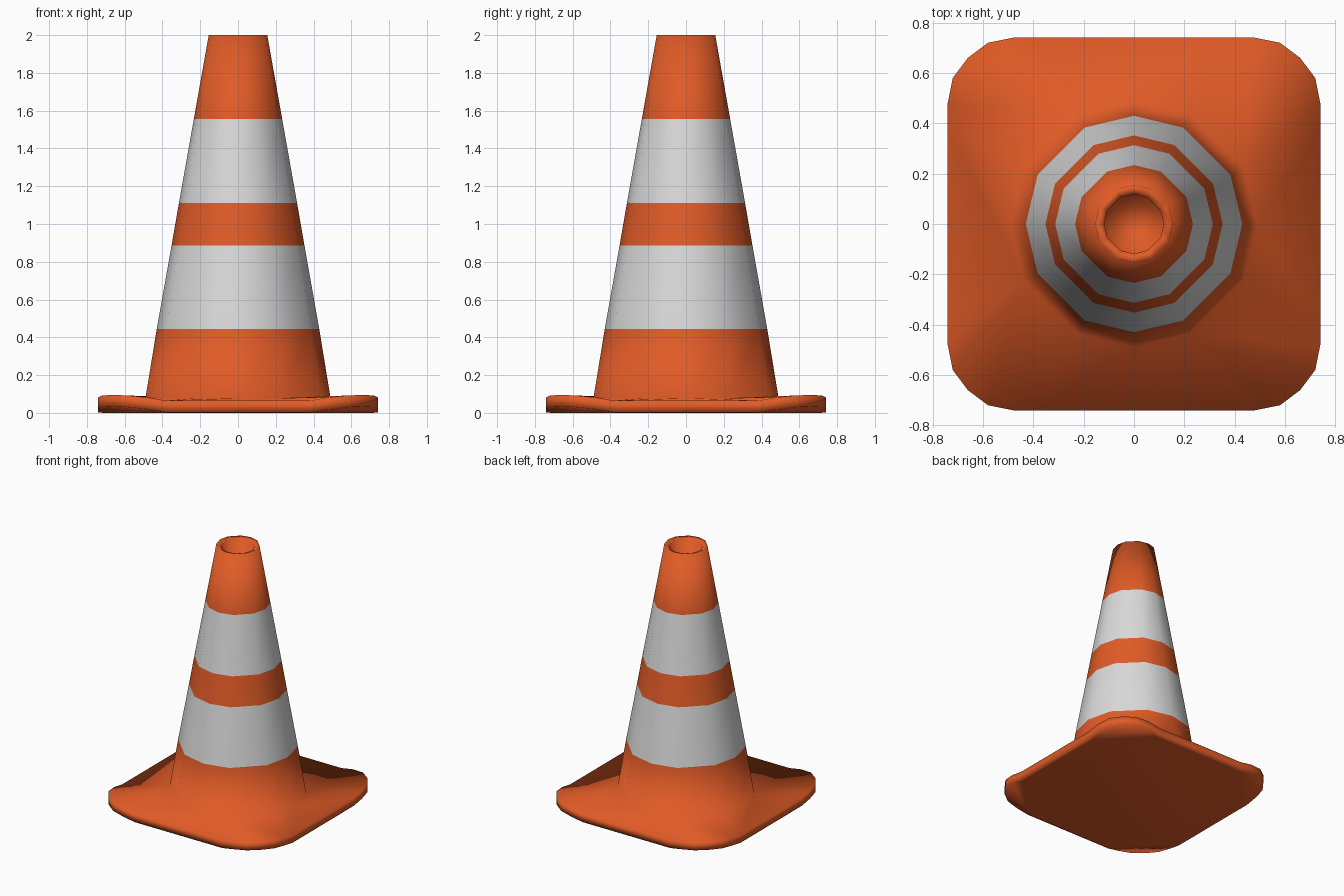
import bpy
import bmesh
import math

cube = bpy.data.objects.get("Cube")
if cube:
    bpy.data.objects.remove(cube, do_unlink=True)


def make_material(name, rgb):
    mat = bpy.data.materials.new(name)
    mat.use_nodes = True
    color = (*rgb, 1.0)
    mat.diffuse_color = color
    mat.node_tree.nodes["Principled BSDF"].inputs["Base Color"].default_value = color
    return mat


orange = make_material("orange rubber", (0.75, 0.105, 0.02))
white = make_material("white band", (0.70, 0.70, 0.70))

bm = bmesh.new()


def angle(v):
    return math.atan2(v.co.y, v.co.x) % math.tau


def add_loop(points):
    """Closed loop of vertices, sorted around the z axis."""
    verts = [bm.verts.new(p) for p in points]
    return sorted(verts, key=lambda v: round(angle(v), 4) % 6.283)


def cone_loop(radius, z):
    turns = [q * 90 + a for q in range(4) for a in (0, 27, 63)]
    return add_loop([(radius * math.cos(math.radians(t)),
                      radius * math.sin(math.radians(t)), z) for t in turns])


def base_loop(corner, z):
    """Repeat one corner (x, y, lift) around the four quarters."""
    points = []
    for q in range(4):
        c, s = (1, 0, -1, 0)[q], (0, 1, 0, -1)[q]
        points += [(c * x - s * y, s * x + c * y, z + lift) for x, y, lift in corner]
    return add_loop(points)


def stitch(a, b):
    """Join two loops of any vertex counts, going round by angle."""
    if len(a) == len(b):
        for i in range(len(a)):
            j = (i + 1) % len(a)
            bm.faces.new((a[i], a[j], b[j], b[i]))
        return
    i = j = 0
    while i < len(a) or j < len(b):
        next_a = angle(a[i + 1]) if i + 1 < len(a) else angle(a[0]) + math.tau
        next_b = angle(b[j + 1]) if j + 1 < len(b) else angle(b[0]) + math.tau
        va, vb = a[i % len(a)], b[j % len(b)]
        if j >= len(b) or (i < len(a) and next_a <= next_b):
            i += 1
            bm.faces.new((va, a[i % len(a)], vb))
        else:
            j += 1
            bm.faces.new((va, b[j % len(b)], vb))


# Underside: flat chamfered square with raised corners around it
half_corner = [(0.74, 0.38, 0), (0.74, 0.48, 0.017), (0.72, 0.58, 0.027)]
corner = half_corner + [(0.66, 0.66, 0.03)] + [(y, x, l) for x, y, l in half_corner]
sole = base_loop([(0.715, 0.38, 0), (0.38, 0.715, 0)], 0)
bm.faces.new(sole)

# Base slab, cone body, rolled lip and closed socket
loops = [sole, base_loop(corner, 0.003), base_loop(corner, 0.065)]
profile = [(0.49, 0.078), (0.43, 0.445), (0.352, 0.885), (0.313, 1.11),
           (0.234, 1.555), (0.155, 2.0), (0.118, 1.985), (0.11, 1.75)]
loops += [cone_loop(r, z) for r, z in profile]
for lower, upper in zip(loops, loops[1:]):
    stitch(lower, upper)
bm.faces.new(loops[-1])
bmesh.ops.recalc_face_normals(bm, faces=bm.faces[:])

# Two white bands by height on the outer wall
for face in bm.faces:
    face.smooth = True
    z = face.calc_center_median().z
    if 0.445 < z < 0.885 or 1.11 < z < 1.555:
        face.material_index = 1

mesh = bpy.data.meshes.new("traffic_cone")
bm.to_mesh(mesh)
bm.free()
mesh.materials.append(orange)
mesh.materials.append(white)
cone = bpy.data.objects.new("traffic_cone", mesh)
bpy.context.collection.objects.link(cone)
